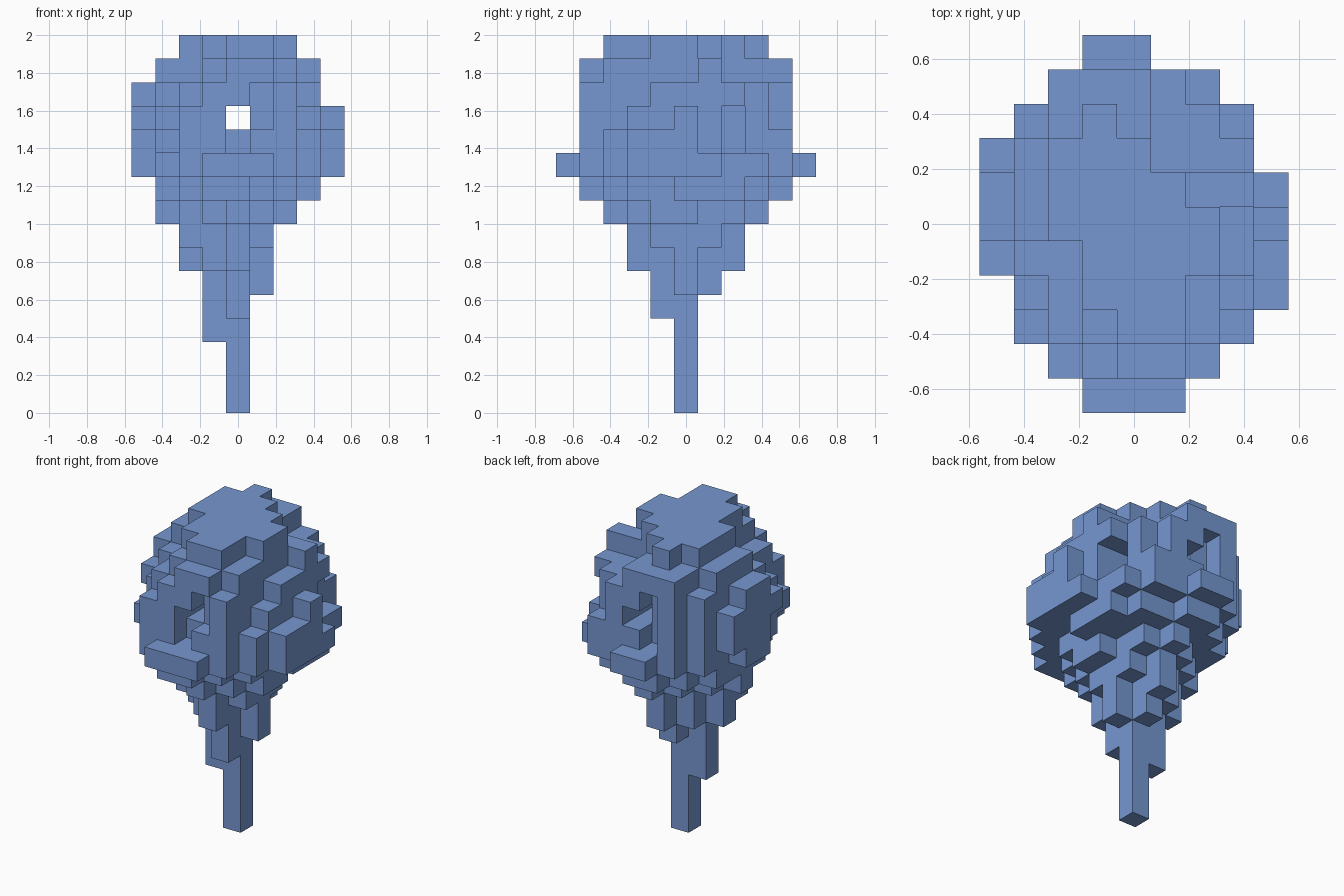
import bpy
import bmesh
from mathutils import Vector

UNIT = 0.125

cube = bpy.data.objects.get("Cube")
if cube:
    bpy.data.objects.remove(cube, do_unlink=True)

blue = bpy.data.materials.new("soft blue")
blue.use_nodes = True
colour = (0.18, 0.31, 0.63, 1)
blue.diffuse_color = colour
blue.node_tree.nodes["Principled BSDF"].inputs["Base Color"].default_value = colour


def plan_cells(rows):
    """Yield x, y and letter for a plan drawn from back to front."""
    for r, row in enumerate(rows):
        for c, letter in enumerate(row):
            if letter != ".":
                yield c - len(row) // 2, len(rows) // 2 - r, letter


# Crown: each letter is a column's top, from b (lowest) to g (highest)
CROWN_BASE = 10
crown_plan = [
    "...bb....",
    "..fffec..",
    ".efgfeeb.",
    "dfgggeee.",
    "efggggffb",
    "efggggged",
    "deeggggec",
    ".degggfdc",
    ".cefggfc.",
    "..deffe..",
    "...bbb...",
]
crown = set()
for x, y, letter in plan_cells(crown_plan):
    top = CROWN_BASE + ord(letter) - ord("a")
    crown |= {(x, y, z) for z in range(CROWN_BASE, top)}

# Tunnel from front to back, and the small recesses around it
crown -= {(0, y, 12) for y in range(-5, 6)}
crown -= {(0, -4, 11), (1, -4, 12), (1, -4, 13)}
crown -= {(-1, 4, z) for z in (11, 12, 13)}
# Overhangs on the sides
crown -= {(x, 2, z) for x in (2, 3) for z in (11, 12)}
crown -= {(-4, 2, 10), (-3, -3, 10), (-4, -1, 10), (-4, -1, 11)}

# Underside: layers narrowing downwards to the stem
taper_layers = [
    ["...##....", "..#####..", ".#######.", ".#######.", ".#######.",
     ".######..", "..#####..", "..####...", "...##...."],
    ["...#...", "..###..", ".####..", "######.", ".#####.", "..###..", "...#..."],
    ["..#..", ".###.", "####.", "####.", "..#.."],
    ["..#..", ".##..", "####.", ".##..", "..#.."],
    [".#.", "###", ".#."],
    ["...", "##.", ".#."],
    ["##."],
]
taper = set()
for depth, rows in enumerate(taper_layers):
    taper |= {(x, y, CROWN_BASE - 1 - depth) for x, y, _ in plan_cells(rows)}

# Stem
stem = {(0, 0, z) for z in range(3)}

everything = crown | taper | stem


def block_object(name, cells):
    """Make one mesh from the exposed sides of unit blocks."""
    bm = bmesh.new()
    corners = {}

    def corner(p):
        key = tuple(round(v * 2) for v in p)
        if key not in corners:
            corners[key] = bm.verts.new(p * UNIT)
        return corners[key]

    for cell in sorted(cells):
        centre = Vector(cell) + Vector((0, 0, 0.5))
        for axis in range(3):
            for sign in (-1, 1):
                normal = Vector((0, 0, 0))
                normal[axis] = sign
                if tuple(int(a + b) for a, b in zip(cell, normal)) in everything:
                    continue
                u = Vector((0, 0, 0))
                u[(axis + 1) % 3] = 0.5
                v = normal.cross(u)
                mid = centre + normal / 2
                bm.faces.new([corner(mid + p) for p in (-u - v, u - v, u + v, v - u)])
    mesh = bpy.data.meshes.new(name)
    bm.to_mesh(mesh)
    bm.free()
    mesh.materials.append(blue)
    obj = bpy.data.objects.new(name, mesh)
    bpy.context.collection.objects.link(obj)


block_object("crown", crown)
block_object("tapered_underside", taper)
block_object("stem", stem)
